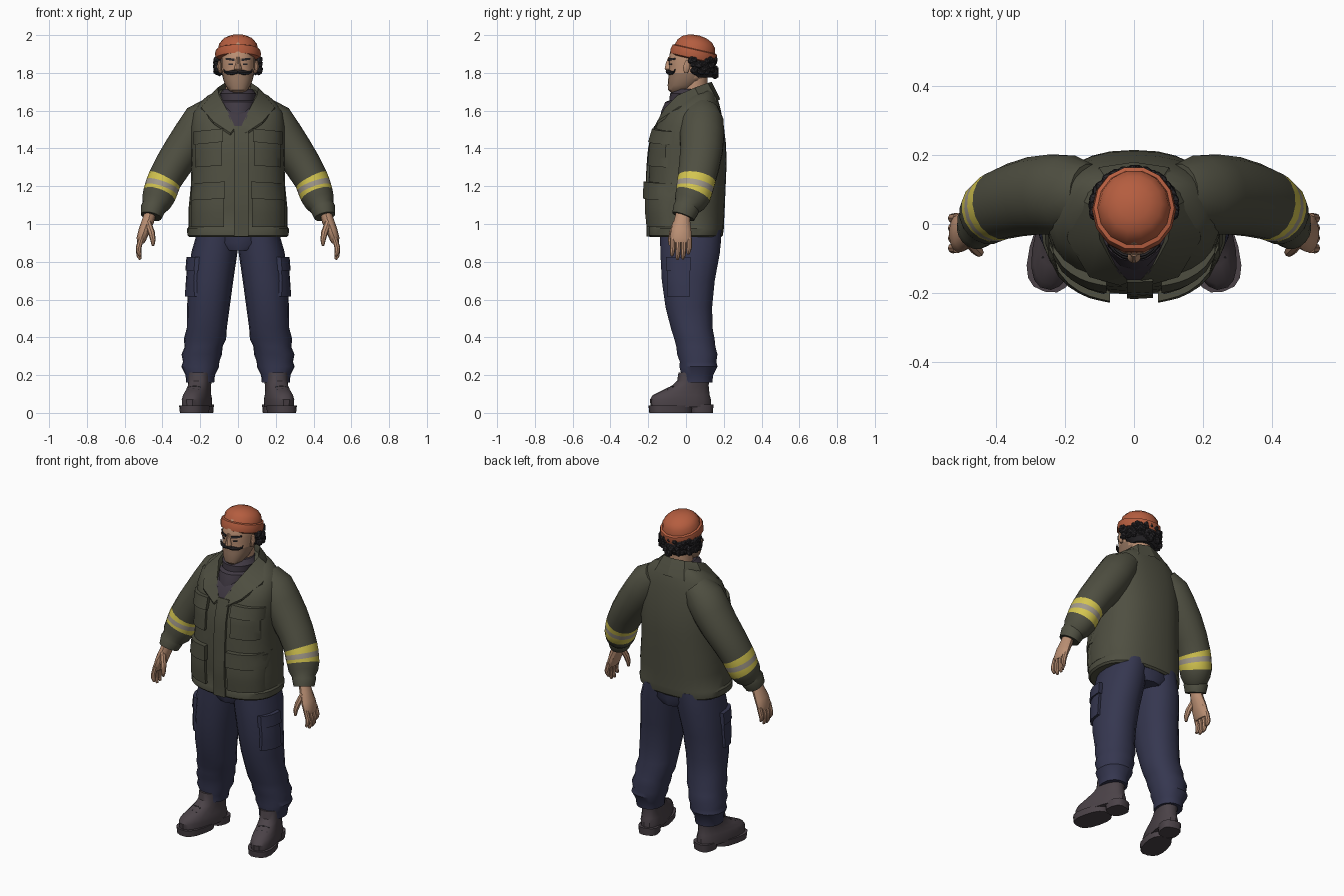
import bpy, bmesh, math, random
from math import cos, sin, pi, radians
from mathutils import Vector, Matrix
from mathutils.bvhtree import BVHTree

random.seed(4)
cube = bpy.data.objects.get("Cube")
if cube:
    bpy.data.objects.remove(cube)


def paint(name, r, g, b):
    m = bpy.data.materials.new(name)
    m.use_nodes = True
    m.diffuse_color = (r, g, b, 1)
    node = next(n for n in m.node_tree.nodes if n.type == "BSDF_PRINCIPLED")
    node.inputs["Base Color"].default_value = (r, g, b, 1)
    node.inputs["Roughness"].default_value = .9
    return m


OLIVE = paint("olive jacket", .078, .078, .053)
NAVY = paint("navy trousers", .036, .038, .08)
LEATHER = paint("boot leather", .07, .055, .064)
RUST = paint("rust wool", .46, .11, .05)
SKIN = paint("skin", .5, .28, .175)
STUBBLE = paint("stubble", .29, .175, .115)
HAIR = paint("black hair", .022, .02, .023)
YELLOW = paint("safety yellow", .66, .56, .08)
SILVER = paint("reflective grey", .36, .32, .26)
PLUM = paint("plum scarf", .05, .04, .055)


def finish(name, bm, mats, mirror=False, angle=35):
    """Turn a bmesh into a shaded, optionally mirrored object."""
    bmesh.ops.recalc_face_normals(bm, faces=bm.faces[:])
    me = bpy.data.meshes.new(name)
    bm.to_mesh(me)
    bm.free()
    for m in mats:
        me.materials.append(m)
    for poly in me.polygons:
        poly.use_smooth = True
    me.set_sharp_from_angle(angle=radians(angle))
    ob = bpy.data.objects.new(name, me)
    bpy.context.scene.collection.objects.link(ob)
    if mirror:
        ob.modifiers.new("mirror", "MIRROR").use_mirror_merge = False
    return ob


def loft(name, rings, mats, sides=16, p=2, flat=True, mirror=False, matrix=None, bands=None, rule=None):
    """Skin rings (x, y, z, radius, depth radius); flat rings stay level."""
    bm = bmesh.new()
    pts = [Vector(r[:3]) for r in rings]
    loops = []
    for i, r in enumerate(rings):
        t = Vector((0, 0, 1)) if flat else (pts[min(i + 1, len(pts) - 1)] - pts[max(i - 1, 0)]).normalized()
        u = Vector((0, 1, 0)).cross(t).normalized()
        v = t.cross(u)
        loop = []
        for k in range(sides):
            c, s = cos(2 * pi * k / sides), sin(2 * pi * k / sides)
            c, s = (math.copysign(abs(w) ** (2 / p), w) for w in (c, s))
            loop.append(bm.verts.new(pts[i] + u * c * r[3] + v * s * r[4]))
        loops.append(loop)
    for i, (a, b) in enumerate(zip(loops, loops[1:])):
        for k in range(sides):
            j = (k + 1) % sides
            f = bm.faces.new((a[k], a[j], b[j], b[k]))
            f.material_index = bands[i] if bands else 0
    bm.faces.new(loops[0])
    bm.faces.new(loops[-1])
    if rule:
        for f in bm.faces:
            f.material_index = rule(f.calc_center_median())
    if matrix:
        bm.transform(matrix)
    return finish(name, bm, mats, mirror)


def thicken(bm, vec):
    out = bmesh.ops.extrude_face_region(bm, geom=bm.faces[:])["geom"]
    bmesh.ops.translate(bm, verts=[g for g in out if isinstance(g, bmesh.types.BMVert)], vec=vec)


def sheet(bm, rows):
    grid = [[bm.verts.new(q) for q in row] for row in rows]
    for a, b in zip(grid, grid[1:]):
        for k in range(len(a) - 1):
            bm.faces.new((a[k], a[k + 1], b[k + 1], b[k]))


def patch(name, target, corners, direction, mat, depth, mirror=True, n=6):
    """Drape a four-cornered plate over a target part."""
    tree = BVHTree.FromPolygons([v.co for v in target.data.vertices],
                                [q.vertices[:] for q in target.data.polygons])
    d = Vector(direction).normalized()
    a, b, c, e = (Vector(q) for q in corners)
    rows = []
    for i in range(n + 1):
        left, right = a.lerp(e, i / n), b.lerp(c, i / n)
        row = []
        for k in range(n + 1):
            q = left.lerp(right, k / n)
            hit = tree.ray_cast(q - d * 2, d)[0] or tree.find_nearest(q)[0]
            row.append(hit + d * .004)
        rows.append(row)
    bm = bmesh.new()
    sheet(bm, rows)
    thicken(bm, -d * (depth + .004))
    return finish(name, bm, [mat], mirror)


def front(x0, x1, z0, z1, drop=0):
    return [(x0, 0, z1), (x1, 0, z1 - drop), (x1, 0, z0 - drop), (x0, 0, z0)]


FACING, INWARD = (0, 1, 0), (-1, 0, 0)

# Jacket body: height, front, back, half width
jacket = loft("jacket_body", [(0, (f + b) / 2, z, w, (b - f) / 2) for z, f, b, w in (
    (.93, -.19, .185, .258), (.94, -.2, .195, .268), (.975, -.2, .2, .27), (.985, -.195, .2, .262),
    (1.08, -.205, .205, .262), (1.2, -.2, .21, .25), (1.32, -.195, .215, .246), (1.42, -.185, .212, .25),
    (1.52, -.155, .2, .25), (1.59, -.12, .187, .238), (1.64, -.06, .175, .205), (1.68, 0, .16, .16),
    (1.71, .04, .145, .1))], [OLIVE], sides=28, p=2.4)

# Sleeves with reflective bands
loft("sleeve", [(.13, .085, 1.6, .08, .09), (.185, .085, 1.545, .108, .115), (.235, .085, 1.47, .108, .118),
                (.29, .082, 1.39, .104, .114), (.345, .07, 1.31, .097, .108), (.388, .056, 1.235, .091, .102),
                (.399, .05, 1.207, .091, .1), (.408, .044, 1.18, .09, .098), (.418, .037, 1.152, .088, .095),
                (.433, .018, 1.115, .08, .085), (.445, .005, 1.09, .064, .068), (.45, 0, 1.08, .066, .07),
                (.46, -.015, 1.04, .056, .062)],
     [OLIVE, YELLOW, SILVER], sides=18, flat=False, mirror=True, bands=[0, 0, 0, 0, 0, 1, 2, 1, 0, 0, 0, 0])

# Jacket pockets, flaps and placket
patch("chest_pocket", jacket, front(.085, .225, 1.31, 1.47, .01), FACING, OLIVE, .016)
patch("chest_flap", jacket, front(.08, .235, 1.435, 1.505, .015), FACING, OLIVE, .026)
patch("hip_pocket", jacket, front(.075, .245, .985, 1.2), FACING, OLIVE, .018)
patch("hip_flap", jacket, front(.07, .25, 1.135, 1.225, .01), FACING, OLIVE, .03)
patch("placket", jacket, front(-.02, .055, .935, 1.52), FACING, OLIVE, .014, mirror=False, n=10)

# Folded collar running from the nape to the lapel points
bm = bmesh.new()
sheet(bm, [
    [(0, .13, 1.69), (.065, .11, 1.69), (.095, .05, 1.66), (.085, -.03, 1.62), (.045, -.1, 1.56), (.01, -.145, 1.5)],
    [(0, .14, 1.74), (.07, .12, 1.735), (.108, .05, 1.71), (.1, -.04, 1.67), (.062, -.11, 1.6), (.015, -.165, 1.5)],
    [(0, .18, 1.66), (.1, .165, 1.65), (.17, .08, 1.65), (.195, -.04, 1.605), (.13, -.15, 1.53), (.04, -.175, 1.47)]])
thicken(bm, (0, -.004, .012))
finish("collar", bm, [OLIVE], mirror=True)

# Scarf and its tail inside the collar
loft("scarf", [(0, -.025, 1.55, .085, .115), (0, -.01, 1.6, .1, .12), (0, 0, 1.645, .1, .11),
               (0, .01, 1.655, .09, .098), (0, .015, 1.69, .095, .1), (0, .03, 1.715, .075, .08)], [PLUM])
patch("scarf_tail", jacket, [(-.07, 0, 1.62), (.07, 0, 1.62), (.012, 0, 1.48), (-.012, 0, 1.48)],
      FACING, PLUM, .009, mirror=False)

# Trousers
loft("trouser_seat", [(0, .025, .86, .09, .15), (0, .025, .9, .19, .16), (0, .025, 1, .21, .16)], [NAVY], p=2.3)
leg = loft("trouser_leg", [
    (.105, .025, .97, .107, .165), (.125, .022, .85, .122, .16), (.143, .012, .7, .118, .142),
    (.157, .015, .56, .113, .125), (.165, .03, .45, .106, .112), (.175, .045, .39, .112, .108),
    (.182, .052, .35, .1, .105), (.192, .06, .31, .107, .108), (.195, .064, .27, .096, .098),
    (.2, .066, .245, .1, .102), (.2, .06, .2, .078, .085), (.2, .057, .16, .074, .083)],
    [NAVY], sides=18, p=2.2, mirror=True)


def side(y0, y1, z0, z1):
    return [(.2, y0, z1), (.2, y1, z1), (.2, y1, z0), (.2, y0, z0)]


patch("cargo_pocket", leg, side(-.1, .02, .615, .79), INWARD, NAVY, .016)
patch("cargo_flap", leg, side(-.105, .025, .755, .825), INWARD, NAVY, .024)

# Boots, turned outward
turn = Matrix.Translation((.215, -.02, 0)) @ Matrix.Rotation(radians(14), 4, "Z")
boot = dict(mats=[LEATHER], mirror=True, matrix=turn)
loft("boot_upper", [(0, -.008, .03, .066, .162), (0, -.01, .07, .068, .165), (0, -.005, .095, .063, .153),
                    (0, .02, .12, .058, .125), (0, .045, .145, .056, .097), (0, .06, .17, .058, .085),
                    (0, .062, .215, .06, .08)], sides=18, p=2.4, **boot)
loft("boot_sole", [(0, -.065, 0, .07, .113), (0, -.065, .038, .074, .117)], p=2.6, **boot)
loft("boot_heel", [(0, .105, 0, .056, .058), (0, .105, .045, .06, .062)], p=2.8, **boot)
for i in range(3):
    y, z = -.085 + .03 * i, .118 + .016 * i
    loft("boot_lace", [(-.032, y, z, .006, .006), (0, y, z + .006, .006, .006), (.032, y, z, .006, .006)],
         [HAIR], sides=6, flat=False, mirror=True, matrix=turn)

# Hands
loft("palm", [(.46, -.015, 1.07, .03, .036), (.475, -.02, 1.02, .032, .042), (.497, -.026, .965, .03, .054),
              (.512, -.027, .92, .026, .056), (.515, -.027, .9, .018, .05)],
     [SKIN], sides=12, flat=False, mirror=True)
for i, tip in enumerate((.83, .812, .815, .84)):
    y = -.07 + .029 * i
    loft("finger", [(.512, y, .925, .015, .015), (.526, y, .875, .015, .014), (.525, y - .003, tip + .02, .013, .013),
                    (.517, y - .005, tip, .007, .007)], [SKIN], sides=8, flat=False, mirror=True)
loft("thumb", [(.478, -.05, 1.01, .018, .018), (.458, -.072, .955, .018, .017), (.45, -.082, .915, .014, .014),
               (.45, -.084, .885, .007, .007)], [SKIN], sides=8, flat=False, mirror=True)

# Head with a shaded jaw
loft("neck", [(0, .045, 1.62, .065, .065), (0, .045, 1.78, .066, .07)], [SKIN])
head = loft("head", [(0, -.045, 1.695, .03, .035), (0, -.035, 1.71, .052, .06), (0, -.015, 1.735, .068, .082),
                     (0, .005, 1.77, .08, .099), (0, .018, 1.8, .085, .108), (0, .022, 1.835, .088, .112),
                     (0, .025, 1.865, .088, .117), (0, .03, 1.91, .09, .115), (0, .035, 1.96, .07, .09)],
            [SKIN, STUBBLE], sides=20, p=2.25, rule=lambda c: int(c.z < 1.8 and c.y < .04))
loft("nose", [(0, -.09, 1.81, .014, .012), (0, -.093, 1.82, .021, .021), (0, -.09, 1.85, .012, .018),
              (0, -.085, 1.885, .009, .009)], [SKIN], sides=10)
loft("ear", [(.092, 0, 1.8, .008, .01), (.1, .003, 1.83, .012, .02), (.097, .008, 1.865, .008, .012)],
     [SKIN], sides=10, mirror=True)
loft("moustache", [(0, -.098, 1.806, .009, .01), (.03, -.09, 1.802, .013, .011), (.055, -.074, 1.8, .009, .01),
                   (.072, -.062, 1.808, .005, .005), (.076, -.058, 1.82, .002, .002)],
     [HAIR], sides=8, flat=False, mirror=True)
patch("eyebrow", head, [(.018, 0, 1.876), (.066, 0, 1.88), (.066, 0, 1.87), (.018, 0, 1.862)],
      FACING, HAIR, .007, n=3)
patch("eye", head, front(.027, .05, 1.842, 1.85), FACING, HAIR, .003, n=2)

# Curly hair from ear to ear around the back
loft("hair_base", [(0, .075, 1.775, .07, .06), (0, .07, 1.8, .098, .085), (0, .07, 1.89, .102, .088)], [HAIR])
bm = bmesh.new()
for i in range(100):
    a = radians(random.uniform(-14, 194))
    low = 1.775 + .025 * abs(cos(a))
    spot = (.115 * cos(a), .05 + .104 * sin(a), random.uniform(low, 1.875))
    bmesh.ops.create_icosphere(bm, subdivisions=1, radius=random.uniform(.014, .021), matrix=Matrix.Translation(spot))
finish("hair_curls", bm, [HAIR])

# Knitted cap with a rolled brim, tipped back
tip = Matrix.Translation((0, .035, 1.872)) @ Matrix.Rotation(radians(-13), 4, "X")
loft("cap", [(0, 0, 0, .108, .116), (0, 0, .006, .118, .126), (0, 0, .03, .122, .129), (0, 0, .052, .117, .124),
             (0, 0, .056, .106, .112), (0, 0, .085, .1, .104), (0, 0, .108, .08, .083), (0, 0, .124, .048, .05),
             (0, 0, .13, .012, .012)], [RUST], sides=14, matrix=tip)
